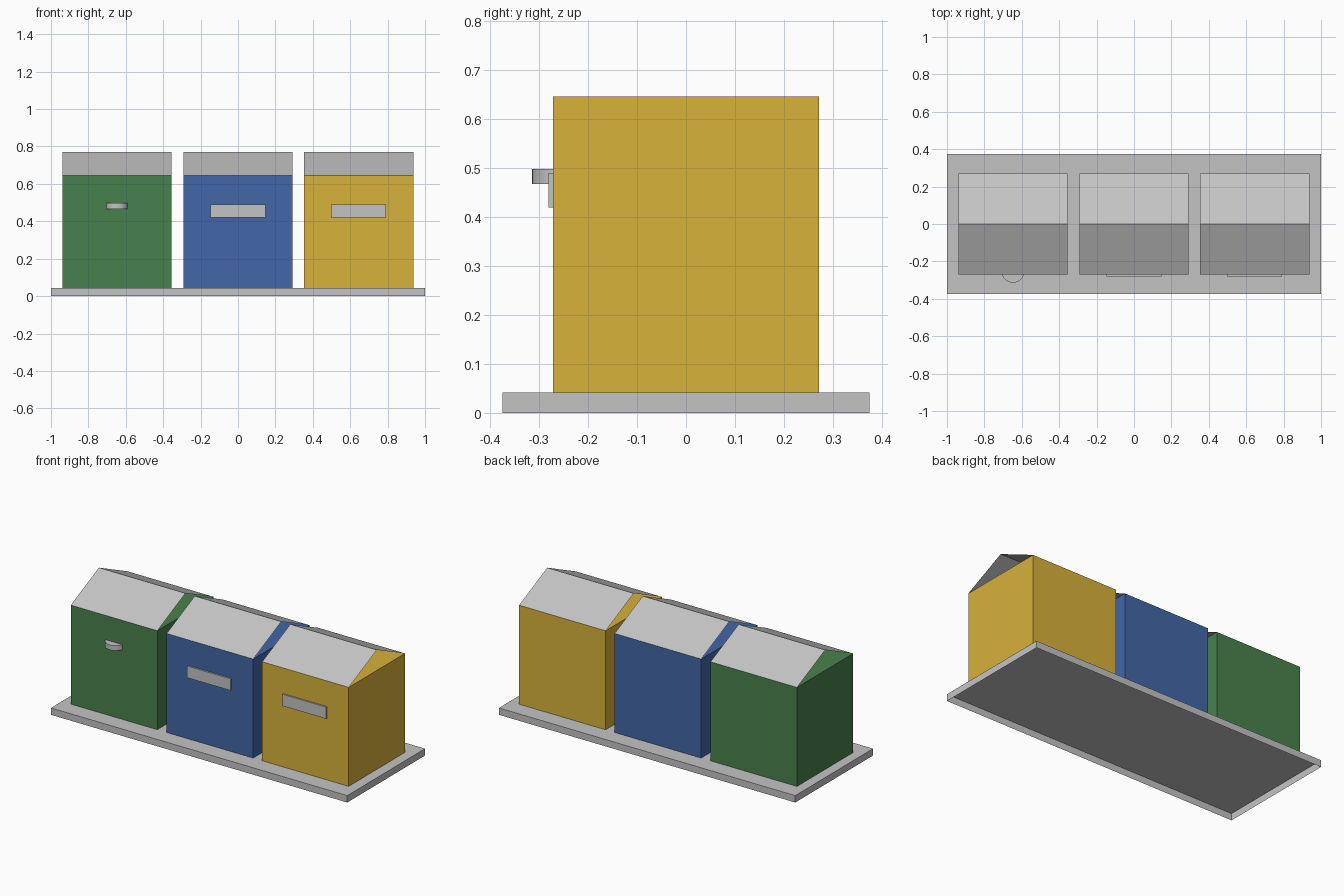
import bpy, bmesh, math
from mathutils import Matrix

if "Cube" in bpy.data.objects:
    bpy.data.objects.remove(bpy.data.objects["Cube"])


def material(name, rgb):
    # sRGB bytes to linear
    m = bpy.data.materials.new(name)
    lin = [((c / 255 + 0.055) / 1.055) ** 2.4 for c in rgb]
    m.diffuse_color = (*lin, 1)
    m.use_nodes = True
    m.node_tree.nodes["Principled BSDF"].inputs["Base Color"].default_value = m.diffuse_color
    return m


grey = material("light_grey", (196, 196, 196))
green = material("green", (73, 129, 77))
blue = material("blue", (66, 103, 167))
yellow = material("yellow", (216, 178, 59))


def finish(name, bm, mat):
    me = bpy.data.meshes.new(name)
    bm.to_mesh(me)
    bm.free()
    me.materials.append(mat)
    ob = bpy.data.objects.new(name, me)
    bpy.context.collection.objects.link(ob)
    return ob


def box(name, lo, hi, mat, open_bottom=False):
    bm = bmesh.new()
    size = [b - a for a, b in zip(lo, hi)]
    mid = [(a + b) / 2 for a, b in zip(lo, hi)]
    bmesh.ops.create_cube(bm, size=1, matrix=Matrix.Translation(mid) @ Matrix.Diagonal((*size, 1)))
    if open_bottom:
        bm.normal_update()
        bottom = [f for f in bm.faces if f.normal.z < -0.9]
        bmesh.ops.delete(bm, geom=bottom, context='FACES_ONLY')
    return finish(name, bm, mat)


BASE_Z, EAVE_Z, RIDGE_Z = 0.042, 0.646, 0.771
HALF_W, HALF_D = 0.292, 0.271


def roof(name, cx):
    # Two thin sheets meeting at a ridge, gable ends open
    bm = bmesh.new()
    profile = [(-HALF_D, EAVE_Z), (0, RIDGE_Z), (HALF_D, EAVE_Z)]
    rows = [[bm.verts.new((cx + s * HALF_W, y, z)) for s in (-1, 1)] for y, z in profile]
    for a, b in zip(rows, rows[1:]):
        bm.faces.new((a[0], a[1], b[1], b[0]))
    finish(name, bm, grey)


# Base tray, open underneath
box("base_tray", (-1, -0.375, 0), (1, 0.375, BASE_Z), grey, True)

# Three bins with gabled lids
for label, cx, mat in (("green", -0.647, green), ("blue", 0, blue), ("yellow", 0.645, yellow)):
    box(label + "_bin", (cx - HALF_W, -HALF_D, BASE_Z), (cx + HALF_W, HALF_D, EAVE_Z), mat, True)
    roof(label + "_lid", cx)
    if label != "green":
        # Letter-style slot plate
        box(label + "_slot", (cx - 0.147, -0.281, 0.419), (cx + 0.147, -HALF_D, 0.49), grey)

# Round bottle opening, half sunk in the green bin
bm = bmesh.new()
bmesh.ops.create_cone(bm, cap_ends=True, segments=32, radius1=0.06, radius2=0.06, depth=0.031,
                      matrix=Matrix.Translation((-0.647, -0.254, 0.4825)))
ring = finish("bottle_opening", bm, grey)
bpy.context.view_layer.objects.active = ring
ring.select_set(True)
bpy.ops.object.shade_smooth_by_angle(angle=math.radians(35))
